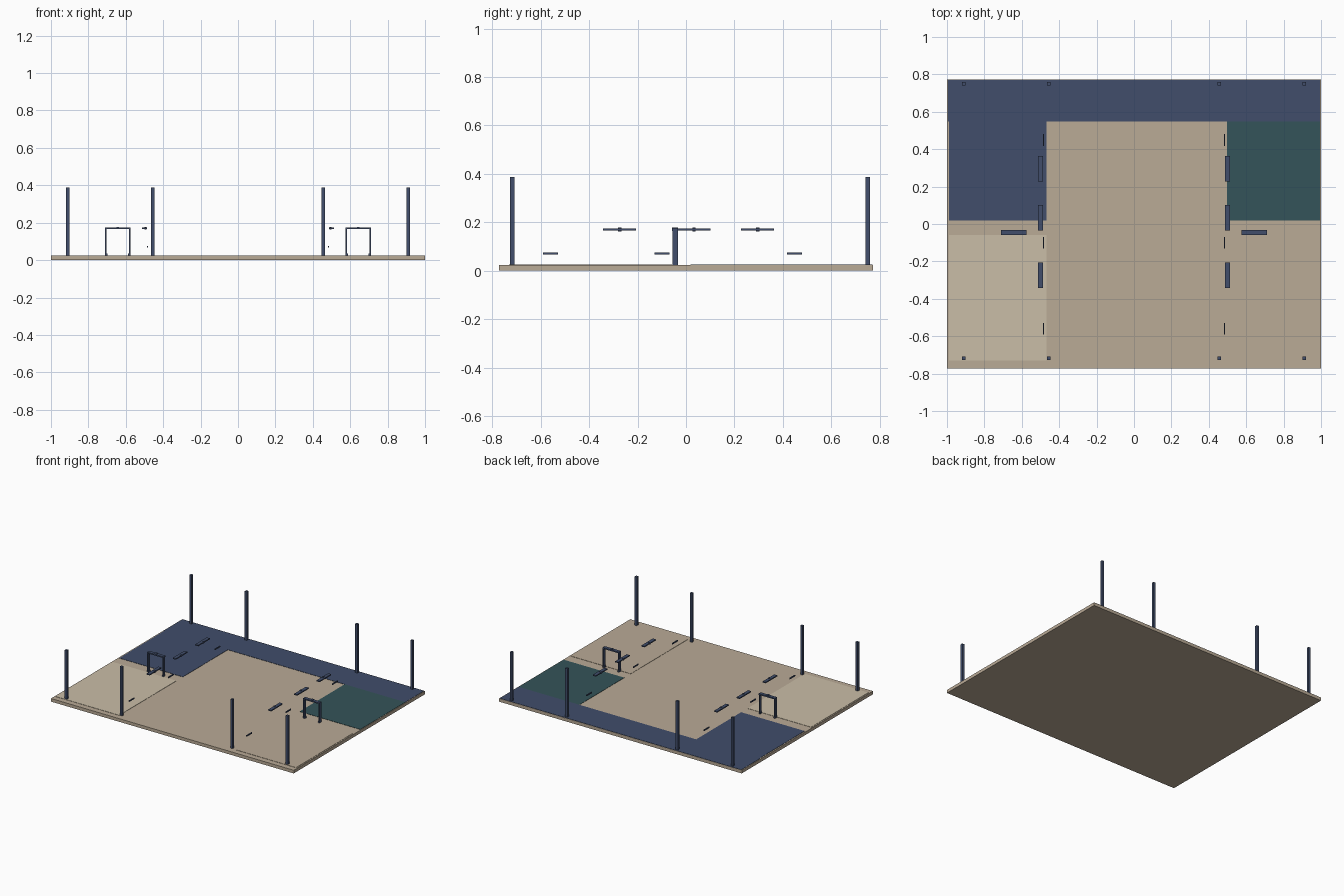
import bpy, bmesh

if "Cube" in bpy.data.objects:
    bpy.data.objects.remove(bpy.data.objects["Cube"])


def material(name, rgb):
    m = bpy.data.materials.new(name)
    m.diffuse_color = (*rgb, 1)
    m.use_nodes = True
    m.node_tree.nodes["Principled BSDF"].inputs["Base Color"].default_value = m.diffuse_color
    return m


sand = material("sand", (0.49, 0.405, 0.305))
cream = material("cream", (0.59, 0.515, 0.39))
navy = material("navy", (0.052, 0.075, 0.145))
teal = material("teal", (0.034, 0.088, 0.1))


def box(name, x, y, z, mat):
    """Axis-aligned box from (min, max) pairs."""
    bm = bmesh.new()
    bmesh.ops.create_cube(bm, size=1)
    for v in bm.verts:
        v.co = [lo if c < 0 else hi for c, (lo, hi) in zip(v.co, (x, y, z))]
    me = bpy.data.meshes.new(name)
    bm.to_mesh(me)
    bm.free()
    me.materials.append(mat)
    ob = bpy.data.objects.new(name, me)
    bpy.context.collection.objects.link(ob)
    return ob


def around(c, half):
    return (c - half, c + half)


# base slab
box("base_slab", (-1, 1), (-0.772, 0.772), (0, 0.0235), sand)

# thin floor plates of the rooms
F = (0.0235, 0.0255)
box("back_floor", (-0.995, 0.995), (0.547, 0.77), F, navy)
box("left_back_floor", (-0.99, -0.467), (0.018, 0.547), F, navy)
box("right_back_floor", (0.496, 0.995), (0.018, 0.547), F, teal)
box("left_front_floor", (-0.99, -0.467), (-0.731, -0.058), F, cream)
box("right_front_floor", (0.496, 0.99), (-0.731, -0.058), F, sand)

# tall corner and wall posts
for y in (-0.717, 0.75):
    for x in (-0.91, -0.455, 0.455, 0.91):
        box("post", around(x, 0.009), around(y, 0.009), (0.0235, 0.388), navy)

for s in (-1, 1):
    # door frames with legs, feet and a lintel
    cx = s * 0.643
    box("door_lintel", around(cx, 0.067), around(-0.045, 0.0125), (0.165, 0.174), navy)
    box("door_lintel_clip", around(cx, 0.007), around(-0.045, 0.0125), (0.174, 0.178), navy)
    for t in (-1, 1):
        box("door_leg", around(cx + t * 0.063, 0.004), around(-0.045, 0.0115), (0.0235, 0.165), navy)
        box("door_foot", around(cx + t * 0.061, 0.006), around(-0.045, 0.0115), (0.0235, 0.034), navy)

    # floating lintels along the side walls
    for y in (-0.274, 0.033, 0.296):
        box("wall_lintel", around(s * 0.5, 0.0125), around(y, 0.068), (0.167, 0.175), navy)
        box("wall_lintel_clip", around(s * 0.494, 0.006), around(y, 0.007), (0.163, 0.178), navy)

    # small low rails
    for y in (-0.559, -0.1, 0.449):
        box("low_rail", around(s * 0.484, 0.003), around(y, 0.031), (0.067, 0.076), navy)
